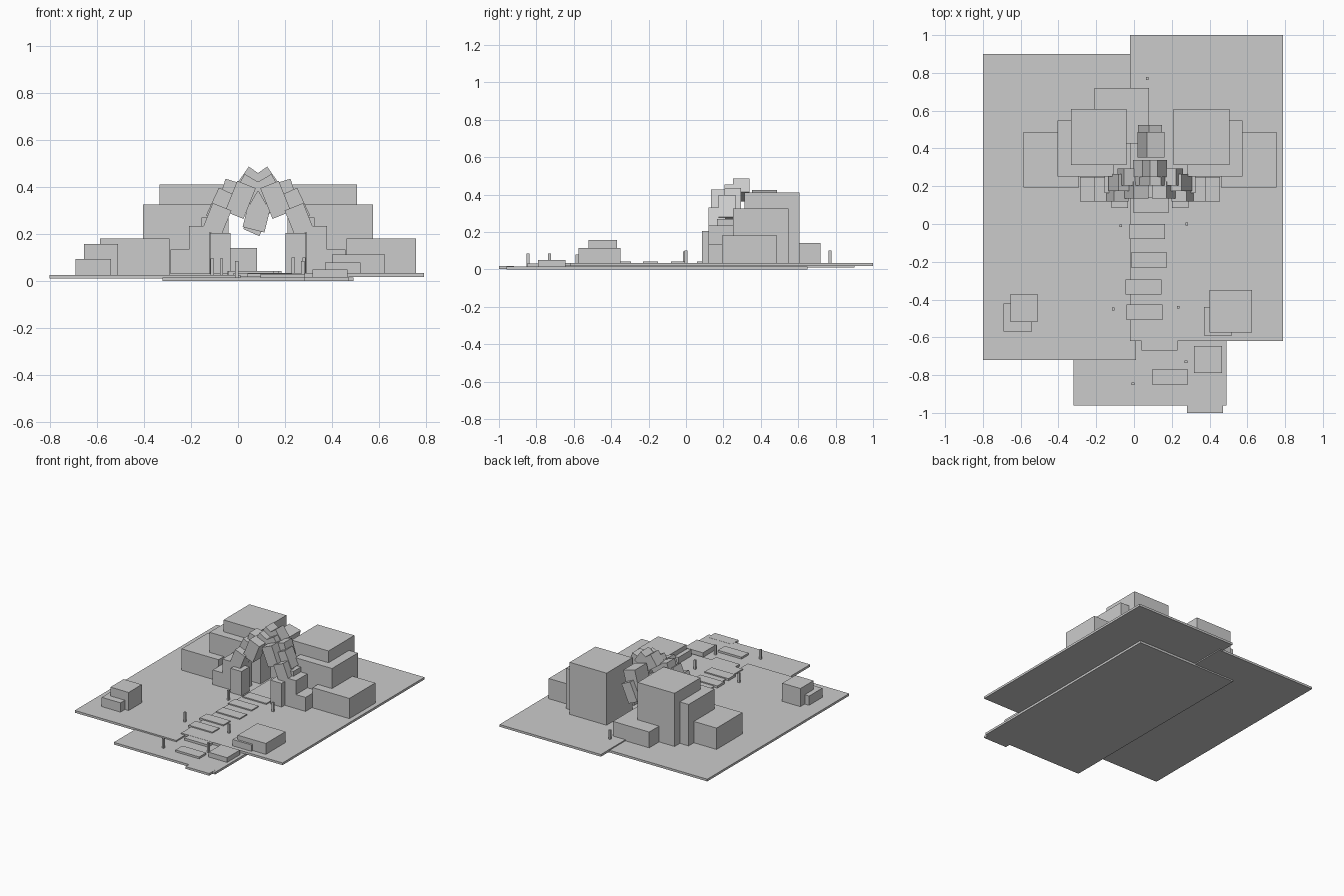
import bpy
import math

cube = bpy.data.objects.get("Cube")
if cube:
    bpy.data.objects.remove(cube, do_unlink=True)

stone = bpy.data.materials.new("grey_stone")
stone.use_nodes = True
stone.diffuse_color = (0.6, 0.6, 0.6, 1)
stone.node_tree.nodes["Principled BSDF"].inputs["Base Color"].default_value = (0.6, 0.6, 0.6, 1)


def box(name, center, size, tilt=0):
    """Box by centre and size, leaning toward +x by tilt degrees."""
    bpy.ops.mesh.primitive_cube_add(size=1, location=center)
    ob = bpy.context.object
    ob.name = name
    ob.scale = size
    ob.rotation_euler.y = math.radians(tilt)
    ob.data.materials.append(stone)
    return ob


def span(name, x, y, z):
    """Box by its limits on each axis."""
    limits = (x, y, z)
    return box(name, [(a + b) / 2 for a, b in limits], [b - a for a, b in limits])


# Overlapping ground plates
span("lower_plate", (-.32, .49), (-.96, .65), (0, .016))
span("left_plate", (-.8, .01), (-.72, .90), (.010, .026))
span("right_plate", (-.02, .79), (-.62, 1.0), (.018, .034))

# Path slabs leading to the arch
for x, y, z in ((.375, -.96, .009), (.19, -.81, .022), (.135, -.63, .025),
                (.055, -.467, .034), (.05, -.333, .034), (.08, -.19, .034),
                (.07, -.04, .034), (.09, .10, .034)):
    box("path_slab", (x, y, z), (.19, .08, .016))

# Thin marker posts
for x, y, base in ((.07, .77, .03), (-.07, -.01, .026), (.28, 0, .03),
                   (-.11, -.45, .026), (.235, -.44, .03),
                   (.275, -.73, .015), (-.005, -.845, .015)):
    box("marker_post", (x, y, base + .035), (.014, .014, .07))

# Low foreground rocks
span("left_rock", (-.655, -.51), (-.52, -.37), (.02, .157))
span("left_small_rock", (-.69, -.54), (-.57, -.42), (.02, .093))
span("right_rock", (.40, .625), (-.575, -.35), (.02, .113))
span("right_small_rock", (.37, .52), (-.59, -.44), (.02, .08))
span("front_rock", (.317, .466), (-.79, -.645), (.01, .05))

# Cliff blocks rising on both sides of the arch
MID = .085
for side, label in ((-1, "right"), (1, "left")):
    for off, y, top in ((.523, .34, .18), (.342, .40, .325), (.272, .46, .41)):
        box(label + "_cliff", (MID + side * off, y, top / 2 + .01),
            (.295, .295, top - .02))
span("rear_block", (-.21, .08), (.425, .72), (.02, .14))

# Arch: upright footings, then boxes leaning in toward the crown
footings = (  # x, y, depth, top
    (-.242, .185, .13, .135), (-.165, .185, .13, .235),
    (-.075, .13, .09, .205), (-.112, .21, .09, .27))
leaning = (  # x, y, z, height, tilt
    (-.09, .165, .26, .12, 22), (-.07, .22, .32, .13, 25),
    (-.03, .25, .365, .12, 17), (.01, .18, .345, .14, 22),
    (.04, .25, .39, .10, 30), (.055, .295, .425, .09, 35))
for side, label in ((-1, "right"), (1, "left")):
    for x, y, depth, top in footings:
        box(label + "_footing", (MID + side * (MID - x), y, (top + .03) / 2),
            (.088, depth, top - .03))
    for x, y, z, height, tilt in leaning:
        box(label + "_arch_stone", (MID + side * (MID - x), y, z),
            (.085, .09, height), -side * tilt)

# Leaning slab behind the crown
box("rear_slab", (.09, .42, .315), (.095, .135, .2), 14)
box("rear_wedge", (.085, .48, .27), (.075, .09, .14), 24)
